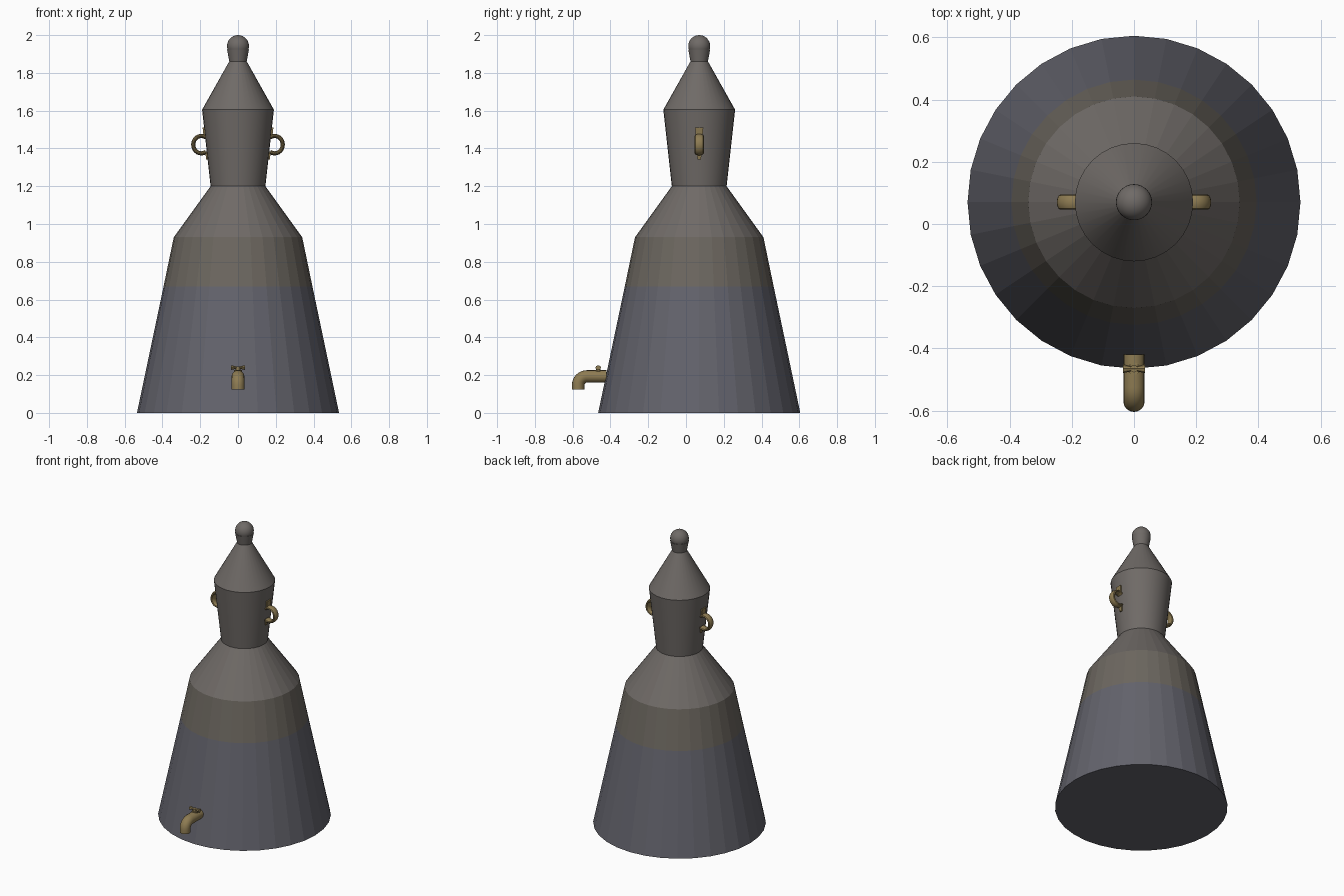
import bpy, bmesh, math
from mathutils import Vector

if "Cube" in bpy.data.objects:
    bpy.data.objects.remove(bpy.data.objects["Cube"])

CY = 0.07  # axis of the vessel in y
SIDES = 32


def material(name, rgb):
    m = bpy.data.materials.new(name)
    m.diffuse_color = (*rgb, 1)
    m.use_nodes = True
    m.node_tree.nodes["Principled BSDF"].inputs["Base Color"].default_value = m.diffuse_color
    return m


BLUE = material("blue_grey", (0.125, 0.125, 0.15))
BROWN = material("warm_brown", (0.15, 0.135, 0.115))
CLAY = material("clay_grey", (0.16, 0.145, 0.135))
BRASS = material("brass", (0.27, 0.20, 0.085))


def finish(bm, name, mat, smooth=True, angle=35):
    bmesh.ops.recalc_face_normals(bm, faces=bm.faces)
    me = bpy.data.meshes.new(name)
    bm.to_mesh(me)
    bm.free()
    ob = bpy.data.objects.new(name, me)
    bpy.context.collection.objects.link(ob)
    me.materials.append(mat)
    if smooth:
        bpy.ops.object.select_all(action='DESELECT')
        ob.select_set(True)
        bpy.context.view_layer.objects.active = ob
        bpy.ops.object.shade_smooth_by_angle(angle=math.radians(angle))
    return ob


def loft(bm, rings, caps=(True, True)):
    """Skin a list of point rings."""
    vs = [[bm.verts.new(p) for p in ring] for ring in rings]
    n = len(vs[0])
    for a, b in zip(vs, vs[1:]):
        for i in range(n):
            j = (i + 1) % n
            bm.faces.new((a[i], a[j], b[j], b[i]))
    if caps[0]:
        bm.faces.new(vs[0])
    if caps[1]:
        bm.faces.new(vs[-1])


def lathe(name, profile, mat, smooth, caps=(True, True)):
    bm = bmesh.new()
    ang = [2 * math.pi * i / SIDES for i in range(SIDES)]
    loft(bm, [[(r * math.cos(a), CY + r * math.sin(a), z) for a in ang]
              for r, z in profile], caps)
    return finish(bm, name, mat, smooth)


def sweep(bm, path, side, a, b, n=12):
    """Sweep an ellipse along a planar path; 'side' is the plane normal."""
    pts = [Vector(p) for p in path]
    side = Vector(side)
    rings = []
    for i, p in enumerate(pts):
        t = (pts[min(i + 1, len(pts) - 1)] - pts[max(i - 1, 0)]).normalized()
        u = t.cross(side)
        rings.append([p + u * a * math.cos(2 * math.pi * k / n)
                      + side * b * math.sin(2 * math.pi * k / n) for k in range(n)])
    loft(bm, rings)


# Vessel body, in three colour bands
lathe("lower_body", [(0.535, 0), (0.394, 0.67)], BLUE, False, (True, False))
lathe("middle_band", [(0.394, 0.67), (0.34, 0.93)], BROWN, False, (False, False))
lathe("shoulder", [(0.34, 0.93), (0.145, 1.2)], CLAY, False, (False, False))

# Flared neck, conical lid and its collar
lathe("neck", [(0.145, 1.2), (0.19, 1.605)], CLAY, True, (False, False))
lathe("lid", [(0.19, 1.605), (0.044, 1.865)], CLAY, True, (False, True))
lathe("knob_collar", [(0.046, 1.86), (0.058, 1.925)], CLAY, True)

# Ball knob
bm = bmesh.new()
bmesh.ops.create_uvsphere(bm, u_segments=32, v_segments=16, radius=0.058)
bmesh.ops.translate(bm, vec=(0, CY, 1.942), verts=bm.verts)
finish(bm, "knob", CLAY)

# Ring handles with pointed mounting tips
for s, name in ((1, "handle_right"), (-1, "handle_left")):
    bm = bmesh.new()
    arc = [math.radians(-125 + 250 * i / 20) for i in range(21)]
    sweep(bm, [(s * (0.194 + 0.043 * math.cos(t)), CY, 1.42 + 0.046 * math.sin(t))
               for t in arc], (0, 1, 0), 0.011, 0.024)
    for z0, z1 in ((1.455, 1.512), (1.383, 1.342)):
        x0, x1 = (0.145 + (z - 1.2) * 0.1111 for z in (z0, z1))
        loft(bm, [[(s * (x + d * 0.008), CY + w, z) for d, w in
                   ((-1, -h), (1, -h), (1, h), (-1, h))]
                  for x, z, h in ((x0, z0, 0.016), (x1, z1, 0.022 if z1 > 1.4 else 0.008))])
    finish(bm, name, BRASS)

# Tap spout: straight pipe, elbow, downward outlet
bm = bmesh.new()
bend = [math.radians(90 * i / 8) for i in range(9)]
path = [(0, -0.42, 0.193)]
path += [(0, -0.525 - 0.046 * math.sin(t), 0.147 + 0.046 * math.cos(t)) for t in bend]
path += [(0, -0.571, 0.125)]
sweep(bm, path, (1, 0, 0), 0.033, 0.034, 16)
finish(bm, "tap_spout", BRASS)

# Tap stem and butterfly handle
bm = bmesh.new()
sweep(bm, [(0, -0.465, 0.21), (0, -0.465, 0.245)], (1, 0, 0), 0.012, 0.012)
sweep(bm, [(0, -0.465, 0.215), (0, -0.465, 0.228)], (1, 0, 0), 0.02, 0.02)
loft(bm, [[(x, -0.465 + r * math.cos(k * math.pi / 4),
            0.24 + 0.8 * r * math.sin(k * math.pi / 4)) for k in range(8)]
          for x, r in ((-0.036, 0.015), (-0.01, 0.008), (0.01, 0.008), (0.036, 0.015))])
finish(bm, "tap_handle", BRASS)
